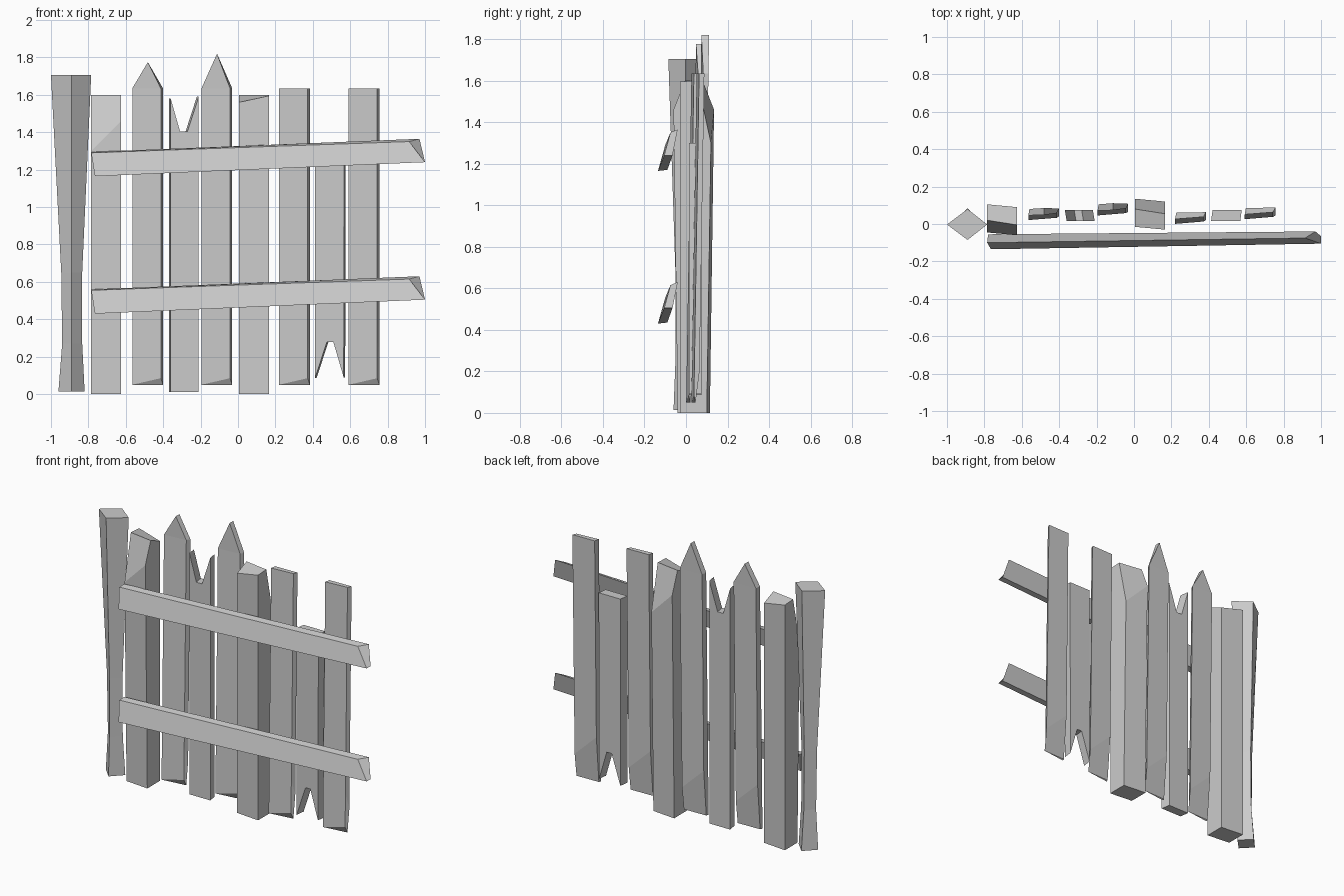
import bpy, bmesh

if "Cube" in bpy.data.objects:
    bpy.data.objects.remove(bpy.data.objects["Cube"])


def loft(name, rings):
    """Skin matching rings of points with flat faces and cap both ends."""
    bm = bmesh.new()
    vr = [[bm.verts.new(p) for p in r] for r in rings]
    for a, b in zip(vr, vr[1:]):
        for i in range(len(a)):
            j = (i + 1) % len(a)
            bm.faces.new((a[i], a[j], b[j], b[i]))
    bm.faces.new(vr[0])
    bm.faces.new(vr[-1])
    bmesh.ops.remove_doubles(bm, verts=bm.verts, dist=0.0005)
    bmesh.ops.recalc_face_normals(bm, faces=bm.faces)
    me = bpy.data.meshes.new(name)
    bm.to_mesh(me)
    bm.free()
    ob = bpy.data.objects.new(name, me)
    bpy.context.collection.objects.link(ob)
    return ob


# Corner post: diamond section, flared at both ends
def diamond(z, x0, x1, y0, y1):
    xm, ym = -0.89, (y0 + y1) / 2
    return [(x0, ym, z), (xm, y0, z), (x1, ym, z), (xm, y1, z)]


loft("corner_post", [
    diamond(0.015, -0.96, -0.82, -0.06, 0.085),
    diamond(0.27, -0.94, -0.833, -0.05, 0.06),
    diamond(0.65, -0.945, -0.833, -0.05, 0.055),
    diamond(1.705, -1.0, -0.785, -0.085, 0.08)])


# Thick boards: one twisted chamfer at the top; s = -1 turns the board around
def thick_board(name, cx, cy, s):
    def ring(ys, zs):
        return [(cx + s * x, cy + s * y, z)
                for x, y, z in zip((-0.08, 0.08, 0.08, -0.08), ys, zs)]
    loft(name, [
        ring((-0.045, -0.06, 0.07, 0.085), (0, 0, 0, 0)),
        ring((-0.065, -0.08, 0.07, 0.085), (1.3, 1.46, 1.45, 1.45)),
        ring((0.0, -0.025, 0.07, 0.085), (1.6, 1.6, 1.56, 1.595))])


thick_board("thick_board_left", -0.705, 0.02, 1)
thick_board("thick_board_middle", 0.085, 0.055, -1)


# Thin boards: leaning back, chamfered at the lower back, optional pointed top
def thin_board(name, x, y, peak=None):
    def ring(zs, back=(0.03, 0.04), top_x=None):
        xs = (0, 0.152, 0.164, 0.006) if top_x is None else (top_x,) * 4
        ys = (0, 0.012, 0.012 + back[1], back[0] + 0.012)
        return [(x + a, y + b + 0.016 * z, z) for a, b, z in zip(xs, ys, zs)]
    rings = [ring((0.05, 0.085, 0.05, 0.05), (0.004, 0.008)),
             ring((0.3, 0.3, 0.2, 0.35), (0.025, 0.025)),
             ring((1.635,) * 4, (0.022, 0.025))]
    if peak:
        t = ring((peak,) * 4, (0.022, 0.025), 0.083)
        f, b = t[0], t[2]
        rings.append([f, f, b, b])
    loft(name, rings)


thin_board("pointed_board_left", -0.565, 0.02, 1.775)
thin_board("pointed_board_right", -0.195, 0.045, 1.82)
thin_board("flat_board_inner", 0.22, 0.0)
thin_board("flat_board_outer", 0.592, 0.025)


# Broken boards: a notched outline given depth
def notched_board(name, outline, y0, y1, shift):
    loft(name, [[(x, y0, z) for x, z in outline],
                [(x + shift, y1, z) for x, z in outline]])


notched_board("notched_board_top", [
    (-0.36, 0.012), (-0.21, 0.012), (-0.21, 1.59), (-0.27, 1.405),
    (-0.31, 1.405), (-0.36, 1.58)], 0.015, 0.075, -0.01)
notched_board("notched_board_bottom", [
    (0.412, 0.085), (0.475, 0.278), (0.51, 0.278), (0.565, 0.09),
    (0.568, 1.3), (0.412, 1.3)], 0.015, 0.075, 0.008)

# Two sloping rails across the front
for name, dz in (("upper_rail", 0), ("lower_rail", -0.735)):
    left = [(-0.785, -0.10, 1.29), (-0.78, -0.055, 1.295),
            (-0.76, -0.09, 1.17), (-0.765, -0.135, 1.165)]
    right = [(0.915, -0.075, 1.35), (0.97, -0.04, 1.365),
             (1.0, -0.065, 1.24), (1.0, -0.105, 1.24)]
    loft(name, [[(x, y, z + dz) for x, y, z in r] for r in (left, right)])
